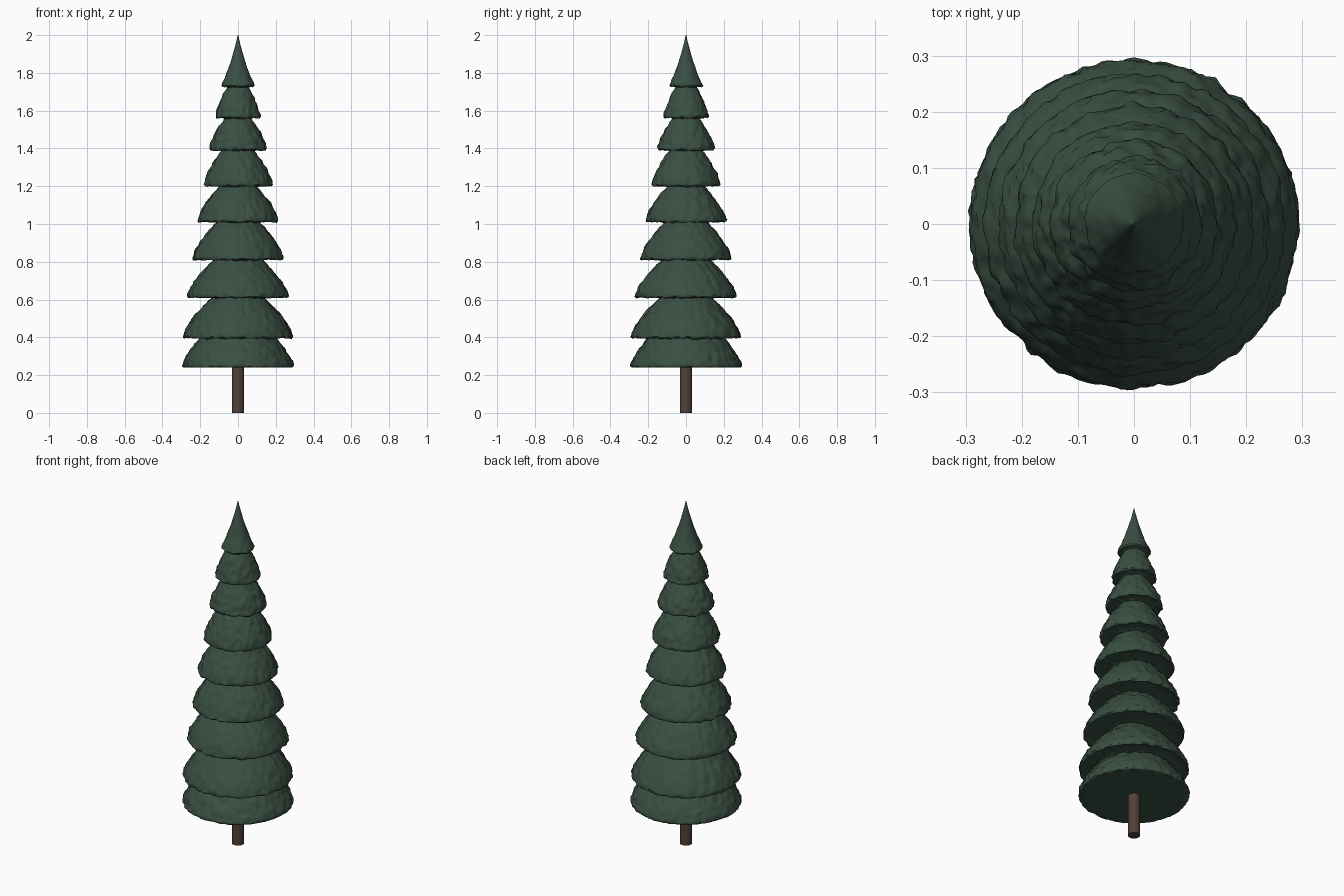
import bpy
import bmesh
import math
from mathutils import Vector, noise

cube = bpy.data.objects.get("Cube")
if cube:
    bpy.data.objects.remove(cube, do_unlink=True)


def make_material(name, rgb):
    mat = bpy.data.materials.new(name)
    mat.use_nodes = True
    mat.diffuse_color = (*rgb, 1)
    mat.node_tree.nodes["Principled BSDF"].inputs["Base Color"].default_value = (*rgb, 1)
    return mat


def lathe(name, profile, segments, mat, bump=None):
    """Spin a (radius, height) profile round z, closing both ends."""
    bm = bmesh.new()
    rings = []
    for r, z in profile:
        ring = []
        for i in range(segments):
            a = math.tau * i / segments
            p = Vector((r * math.cos(a), r * math.sin(a), z))
            ring.append(bm.verts.new(bump(p) if bump else p))
        rings.append(ring)
    for low, high in zip(rings, rings[1:]):
        for i in range(segments):
            j = (i + 1) % segments
            bm.faces.new((low[i], low[j], high[j], high[i]))
    bm.faces.new(list(reversed(rings[0])))
    bm.faces.new(rings[-1])
    mesh = bpy.data.meshes.new(name)
    bm.to_mesh(mesh)
    bm.free()
    mesh.materials.append(mat)
    obj = bpy.data.objects.new(name, mesh)
    bpy.context.collection.objects.link(obj)
    bpy.ops.object.select_all(action="DESELECT")
    bpy.context.view_layer.objects.active = obj
    obj.select_set(True)
    bpy.ops.object.shade_smooth_by_angle(angle=math.radians(50))
    return obj


def leafy(p):
    """Push a foliage point in or out to make small soft clumps."""
    out = Vector((p.x, p.y, 0))
    fade = min(1, out.length / 0.12)
    lump = noise.noise(p * 32) * 0.7 + noise.noise(p * 60) * 0.4
    out = out.normalized() if out.length else out
    q = p + out * lump * 0.011 * fade
    if p.z > 0.25:
        q.z += noise.noise(p * 28 + Vector((5, 5, 5))) * 0.007 * fade
    return q


green = make_material("dark_green", (0.042, 0.078, 0.055))
brown = make_material("bark_brown", (0.085, 0.052, 0.037))

# Trunk
lathe("trunk", [(0.033, 0), (0.033, 0.26)], 24, brown)

# Foliage tiers: bottom height, rim radius, radius at the neck above
tiers = [
    (0.24, 0.293, 0.205), (0.395, 0.29, 0.14), (0.61, 0.268, 0.13),
    (0.81, 0.24, 0.115), (1.01, 0.212, 0.10), (1.20, 0.181, 0.088),
    (1.39, 0.15, 0.073), (1.56, 0.118, 0.057), (1.725, 0.088, 0.002),
]
STEPS = 16
profile = []
for n, (base, rim, neck) in enumerate(tiers):
    last = n == len(tiers) - 1
    top = 2.0 if last else tiers[n + 1][0] - 0.002
    # Underside, from the neck below out to the rim
    inner = tiers[n - 1][2] if n else 0.02
    for t in (0.3, 0.6, 0.85):
        profile.append((inner + (rim - inner) * t, base + (0.004 if n else 0)))
    profile.append((rim - 0.006, base))
    # Rounded rim, then a drooping dome up to the neck
    for s in range(STEPS + 1):
        t = s / STEPS
        z = base + 0.008 + (top - base - 0.008) * t
        if last:
            r = neck + (rim - neck) * (1 - t) ** 1.2 * (1 - 0.28 * t * (1 - t))
        else:
            r = neck + (rim - neck) * (1 - t ** 1.45)
        profile.append((r, z))

lathe("foliage", profile, 160, green, leafy)
